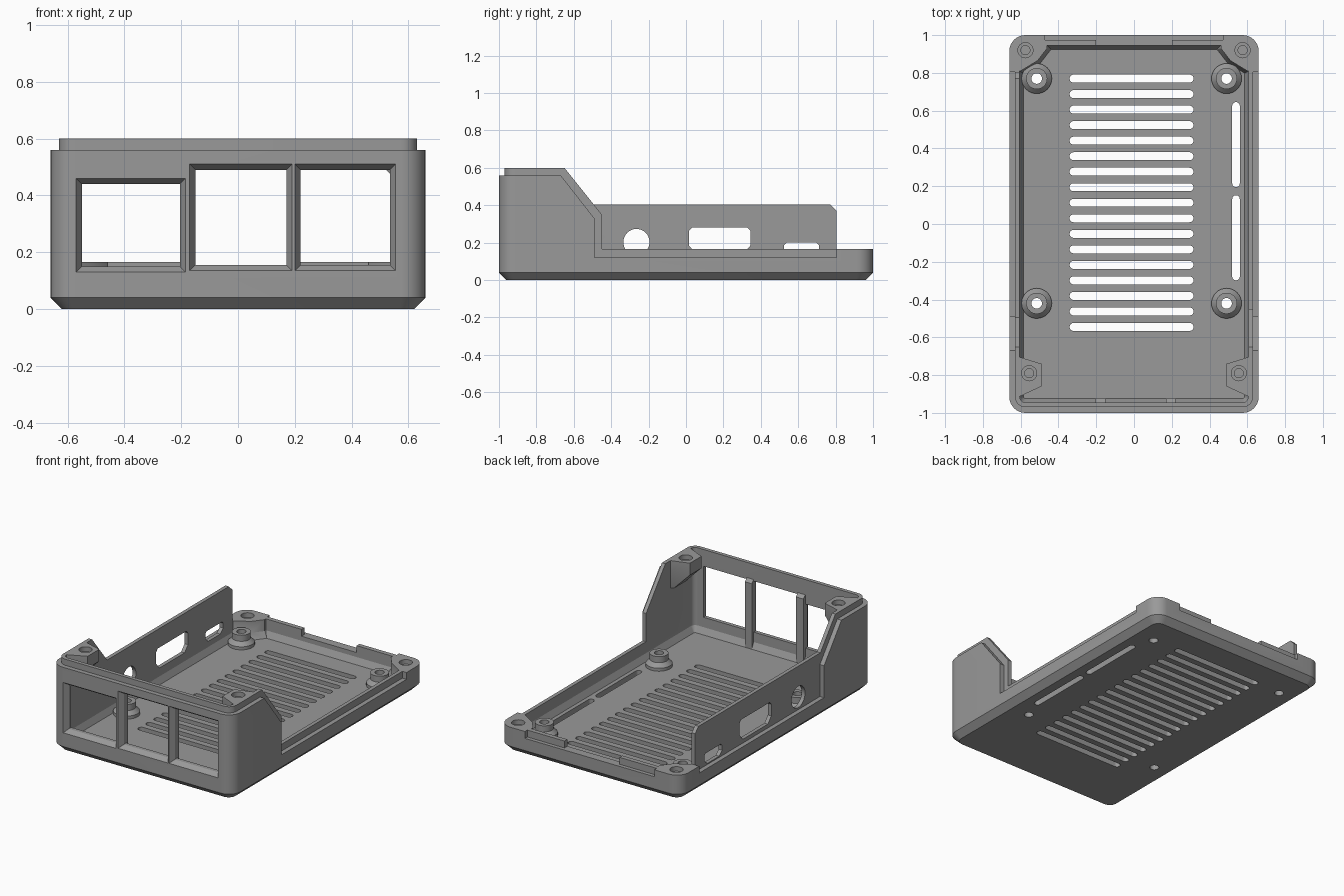
import bpy, bmesh, math

if "Cube" in bpy.data.objects:
    bpy.data.objects.remove(bpy.data.objects["Cube"])

grey = bpy.data.materials.new("case grey")
grey.diffuse_color = (0.32, 0.32, 0.32, 1)
grey.use_nodes = True
grey.node_tree.nodes["Principled BSDF"].inputs["Base Color"].default_value = grey.diffuse_color


# ---------- helpers ----------
def lofts(name, solids):
    """One object from several capped lofts; each solid is a list of 3D rings."""
    bm = bmesh.new()
    for rings in solids:
        rows = [[bm.verts.new(p) for p in ring] for ring in rings]
        n = len(rows[0])
        for a, b in zip(rows, rows[1:]):
            for i in range(n):
                j = (i + 1) % n
                bm.faces.new((a[i], a[j], b[j], b[i]))
        bm.faces.new(rows[0][::-1])
        bm.faces.new(rows[-1])
    bmesh.ops.recalc_face_normals(bm, faces=bm.faces[:])
    me = bpy.data.meshes.new(name)
    bm.to_mesh(me)
    bm.free()
    me.materials.append(grey)
    ob = bpy.data.objects.new(name, me)
    bpy.context.collection.objects.link(ob)
    return ob


def boolean(ob, other, op):
    m = ob.modifiers.new("bool", 'BOOLEAN')
    m.operation, m.solver, m.object = op, 'EXACT', other
    bpy.context.view_layer.objects.active = ob
    bpy.ops.object.modifier_apply(modifier=m.name)
    bpy.data.objects.remove(other)


def cut(ob, solids):
    boolean(ob, lofts("cutter", solids), 'DIFFERENCE')


def rounded(hx, hy, r, z, cx=0, cy=0, seg=8):
    pts = []
    for k, (sx, sy) in enumerate([(1, 1), (-1, 1), (-1, -1), (1, -1)]):
        for i in range(seg + 1):
            a = (k + i / seg) * math.pi / 2
            pts.append((cx + sx * (hx - r) + r * math.cos(a),
                        cy + sy * (hy - r) + r * math.sin(a), z))
    return pts


def circle(cx, cy, r, z, n=32):
    return [(cx + r * math.cos(2 * math.pi * i / n),
             cy + r * math.sin(2 * math.pi * i / n), z) for i in range(n)]


def along_x(profile, x0, x1):
    return [[(x, y, z) for y, z in profile] for x in (x0, x1)]


def along_z(profile, z0, z1):
    return [[(x, y, z) for x, y in profile] for z in (z0, z1)]


def box(x0, x1, y0, y1, z0, z1):
    return along_z([(x0, y0), (x1, y0), (x1, y1), (x0, y1)], z0, z1)


def screw_hole(x, y, top, depth):
    return [circle(x, y, r, z) for r, z in
            [(.024, top - depth), (.024, top - .03), (.04, top - .03), (.04, top + .05)]]


# ---------- shell: outer skin, inner lip, cavity ----------
shell = lofts("case_shell", [[rounded(.62, .96, .05, 0), rounded(.66, 1, .085, .04),
                              rounded(.66, 1, .085, .7)]])
outer_side = [(-1.1, -.1), (1.1, -.1), (1.1, .165), (.805, .165), (.805, .12),
              (-.49, .12), (-.49, .33), (-.67, .56), (-1.1, .56)]
boolean(shell, lofts("outer_profile", [along_x(outer_side, -1, 1)]), 'INTERSECT')

lip = lofts("lip", [[rounded(.63, .97, .055, .03), rounded(.63, .97, .055, .7)]])
lip_side = [(-1.1, -.1), (1.1, -.1), (1.1, .165), (-.45, .165), (-.45, .35),
            (-.65, .6), (-1.1, .6)]
boolean(lip, lofts("lip_profile", [along_x(lip_side, -1, 1)]), 'INTERSECT')
boolean(shell, lip, 'UNION')

# tall connector panel on the left
panel = [(-.6, .06), (.805, .06), (.805, .37), (.77, .405), (-.6, .405)]
boolean(shell, lofts("side_panel", [along_x(panel, -.63, -.595)]), 'UNION')

cut(shell, [[rounded(.585, .925, .012, .05), rounded(.605, .945, .03, .09),
             rounded(.605, .945, .03, .8)]])

# lowered back edge and card gap
cut(shell, [box(-.47, .47, .975, 1.1, .12, .3)])
cut(shell, [box(-.2, .2, .9, 1.1, .12, .3)])

# back corner blocks
blocks = []
for s in (-1, 1):
    rings = []
    for z, d in ((.03, .02), (.05, .02), (.09, 0), (.165, 0)):
        rings.append([(s * x, y, z) for x, y in
                      [(.62, .81 - d), (.6, .81 - d), (.51 - d * .7, .865 - d * .7),
                       (.46 - d, .93 - d * .3), (.46 - d, .96), (.62, .96)]])
    blocks.append(rings)
boolean(shell, lofts("corner_blocks", blocks), 'UNION')
cut(shell, [screw_hole(s * .575, .92, .165, .1) for s in (-1, 1)])

# front port windows, flared outward
windows = []
for x0, x1, z0, z1 in [(-.55, -.205, .15, .44), (-.15, .17, .155, .49), (.22, .535, .155, .49)]:
    windows.append([[(x0 - d, y, z0 - d), (x1 + d, y, z0 - d), (x1 + d, y, z1 + d), (x0 - d, y, z1 + d)]
                    for y, d in ((-1.003, .022), (-.97, 0), (-.85, 0))])
for w in windows:
    cut(shell, [w])

# side panel ports
round_port = [(y, z) for y, z, _ in circle(-.265, .203, .07, 0)]
wide_port = [(.015, .185), (.05, .145), (.31, .145), (.345, .185), (.345, .262),
             (.328, .28), (.032, .28), (.015, .262)]
small_port = [(.525, .155), (.555, .127), (.68, .127), (.71, .155), (.71, .187),
              (.698, .2), (.537, .2), (.525, .187)]
cut(shell, [along_x(p, -.75, -.5) for p in (round_port, wide_port, small_port)])

# floor vents, side slots and mounting holes
posts = [(x, y) for x in (-.515, .49) for y in (.77, -.42)]
vents = [[rounded(.328, .021, .0209, z, -.013, .77 - i * .0822) for z in (-.1, .075)]
         for i in range(17)]
vents += [[rounded(.02, .225, .0199, z, .54, y) for z in (-.1, .075)] for y in (.42, -.073)]
vents += [[circle(x, y, .028, z) for z in (-.1, .075)] for x, y in posts]
cut(shell, vents)

# ---------- board standoffs ----------
standoffs = [shell]
for i, (x, y) in enumerate(posts):
    post = lofts("standoff_%d" % (i + 1), [[circle(x, y, r, z) for r, z in
                 [(.08, .045), (.08, .07), (.056, .095), (.056, .135)]]])
    cut(post, [[circle(x, y, .028, z) for z in (-.1, .3)]])
    standoffs.append(post)

# ---------- front screw bosses, tapering into the side walls ----------
bosses = []
for side, s in (("left", -1), ("right", 1)):
    rings = []
    for z, inner in ((.405, .606), (.522, .49), (.6, .49)):
        rings.append([(s * x, y, z) for x, y in
                      [(.62, -.7), (inner, -.74), (inner, -.86), (.62, -.92)]])
    boss = lofts(side + "_front_boss", [rings])
    cut(boss, [screw_hole(s * .555, -.79, .6, .1)])
    bosses.append(boss)

# ---------- pillars between the windows ----------
for name, x0, x1, top in (("left_pillar", -.205, -.15, .5), ("right_pillar", .17, .22, .5)):
    lofts(name, [along_x([(-.96, .04), (-.925, .04), (-.925, top - .02), (-.945, top),
                          (-.96, top)], x0, x1)])

# smooth round surfaces, keep edges crisp
for ob in standoffs + bosses:
    bpy.ops.object.select_all(action='DESELECT')
    ob.select_set(True)
    bpy.context.view_layer.objects.active = ob
    bpy.ops.object.shade_smooth_by_angle(angle=math.radians(25))
